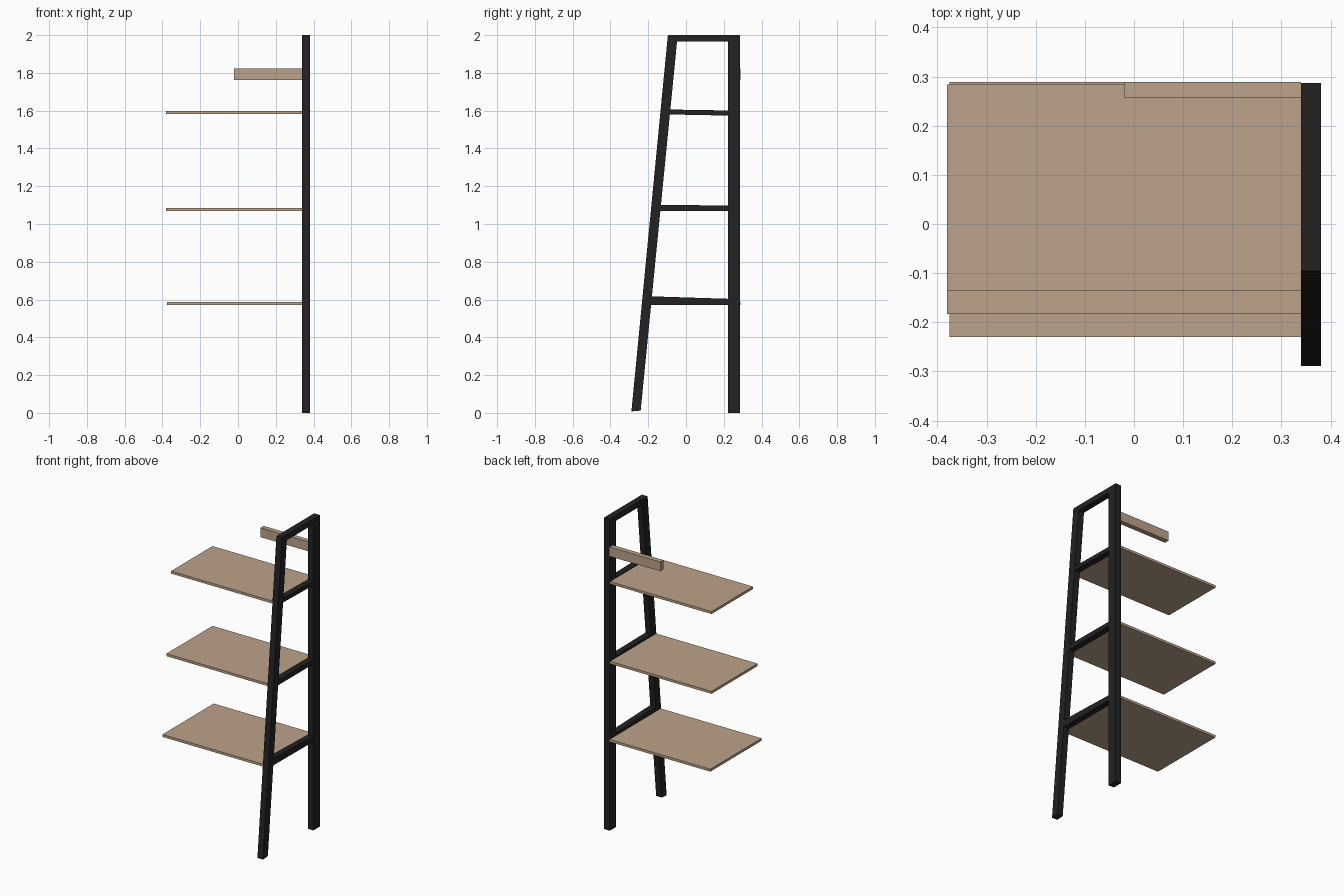
import bpy
import bmesh

if "Cube" in bpy.data.objects:
    bpy.data.objects.remove(bpy.data.objects["Cube"])


def material(name, rgb):
    m = bpy.data.materials.new(name)
    m.diffuse_color = (*rgb, 1)
    m.use_nodes = True
    m.node_tree.nodes["Principled BSDF"].inputs["Base Color"].default_value = m.diffuse_color
    return m


BLACK = material("black metal", (0.016, 0.016, 0.016))
WOOD = material("light wood", (0.50, 0.365, 0.255))


def prism(name, profile, x0, x1, mat):
    """Extrude a (y, z) profile along x."""
    bm = bmesh.new()
    face = bm.faces.new([bm.verts.new((x0, y, z)) for y, z in profile])
    ext = bmesh.ops.extrude_face_region(bm, geom=[face])
    verts = [g for g in ext["geom"] if isinstance(g, bmesh.types.BMVert)]
    bmesh.ops.translate(bm, vec=(x1 - x0, 0, 0), verts=verts)
    bmesh.ops.recalc_face_normals(bm, faces=bm.faces)
    mesh = bpy.data.meshes.new(name)
    bm.to_mesh(mesh)
    bm.free()
    mesh.materials.append(mat)
    obj = bpy.data.objects.new(name, mesh)
    bpy.context.collection.objects.link(obj)
    return obj


def box(name, x0, x1, y0, y1, z0, z1, mat):
    return prism(name, [(y0, z0), (y1, z0), (y1, z1), (y0, z1)], x0, x1, mat)


FX0, FX1 = 0.34, 0.38


def leg_inner(z):
    """y of the inner edge of the slanted leg at height z."""
    return -0.241 + 0.0985 * z


# side frame: upright rear post, slanted front leg, top rail
box("rear_post", FX0, FX1, 0.222, 0.287, 0, 2, BLACK)
prism("front_leg", [(-0.289, 0.008), (-0.240, 0.012), (leg_inner(2), 2), (-0.096, 2)],
      FX0, FX1, BLACK)
box("top_rail", FX0, FX1, leg_inner(1.965) - 0.003, 0.222, 1.965, 2, BLACK)

# rungs: (front bottom, front top, rear bottom, rear top)
for i, (fb, ft, rb, rt) in enumerate([(0.573, 0.617, 0.570, 0.604),
                                      (1.068, 1.101, 1.068, 1.098),
                                      (1.580, 1.606, 1.574, 1.601)]):
    prism(f"rung_{i + 1}", [(leg_inner(fb) - 0.003, fb), (0.222, rb), (0.222, rt),
                            (leg_inner(ft) - 0.003, ft)], FX0, FX1, BLACK)

# shelves, getting shallower towards the top
for i, (x, y0, y1, z0) in enumerate([(-0.375, -0.230, 0.289, 0.571),
                                     (-0.380, -0.183, 0.284, 1.070),
                                     (-0.380, -0.136, 0.284, 1.582)]):
    box(f"shelf_{i + 1}", x, FX0, y0, y1, z0, z0 + 0.016, WOOD)

# short rear crossbar
box("rear_crossbar", -0.02, FX0, 0.257, 0.289, 1.762, 1.822, WOOD)
